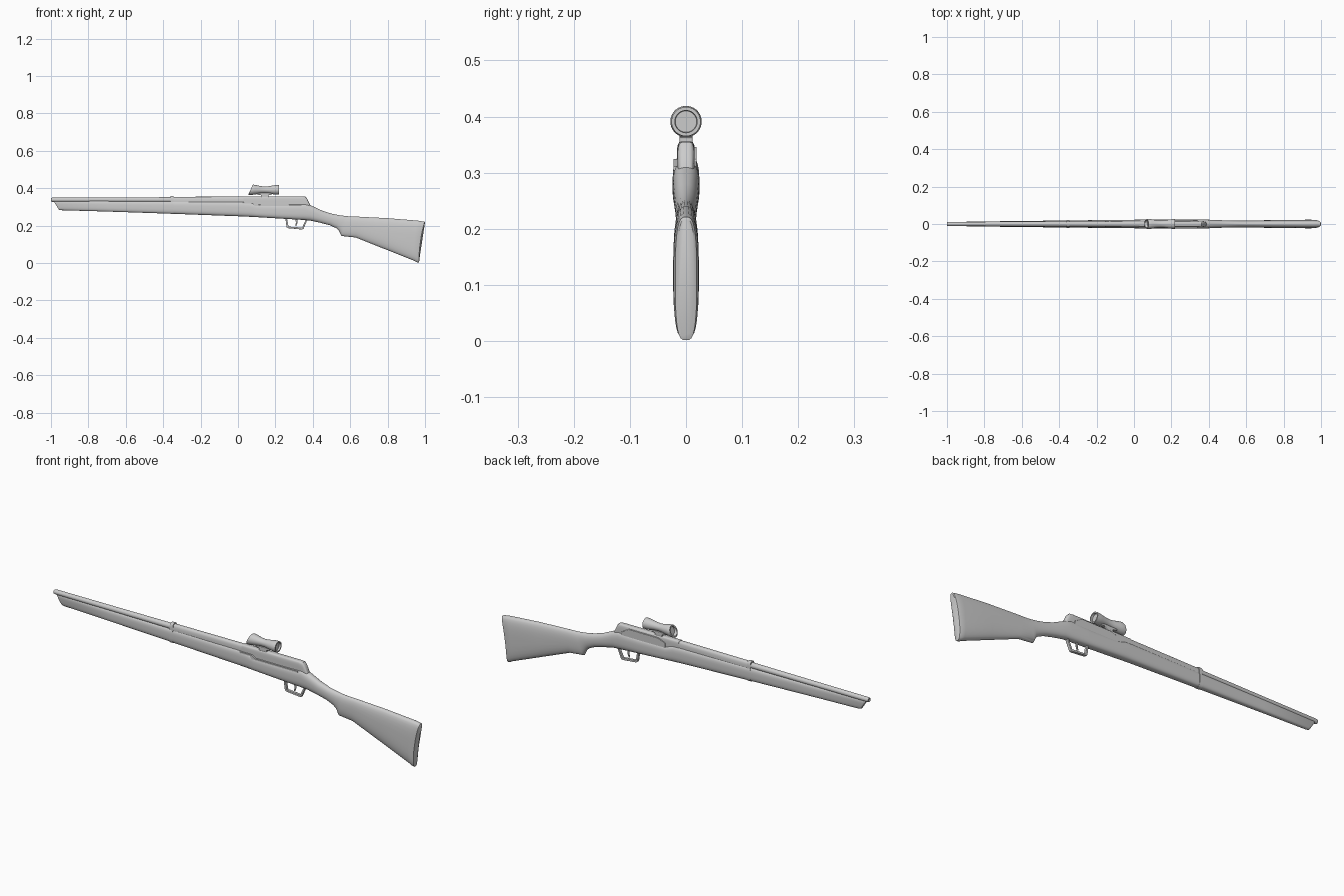
import bpy, bmesh, math


def finish(bm, name, angle=35):
    bmesh.ops.recalc_face_normals(bm, faces=bm.faces)
    me = bpy.data.meshes.new(name)
    bm.to_mesh(me)
    bm.free()
    ob = bpy.data.objects.new(name, me)
    bpy.context.collection.objects.link(ob)
    bpy.ops.object.select_all(action='DESELECT')
    ob.select_set(True)
    bpy.context.view_layer.objects.active = ob
    bpy.ops.object.shade_smooth_by_angle(angle=math.radians(angle))
    return ob


def loft(name, sections, n=28, bend=0.0):
    """Sections (x_top, z_top, x_bottom, z_bottom, half_width, exponent)."""
    bm = bmesh.new()
    rings = []
    for xt, zt, xb, zb, w, e in sections:
        ring = []
        for i in range(n):
            a = 2 * math.pi * (i + 0.5) / n
            c, s = math.cos(a), math.sin(a)
            y = w * math.copysign(abs(c) ** (2 / e), c)
            t = 0.5 + 0.5 * math.copysign(abs(s) ** (2 / e), s)
            dip = bend * 4 * t * (1 - t) if xt > 0.95 else 0
            ring.append(bm.verts.new((xb + (xt - xb) * t - dip, y, zb + (zt - zb) * t)))
        rings.append(ring)
    for r0, r1 in zip(rings, rings[1:]):
        for i in range(n):
            j = (i + 1) % n
            bm.faces.new((r0[i], r0[j], r1[j], r1[i]))
    bm.faces.new(rings[0])
    bm.faces.new(rings[-1])
    return finish(bm, name)


def prism(name, pts, y0, y1, bevel=0.0):
    """Extrude an (x, z) outline from y0 to y1."""
    bm = bmesh.new()
    f = bm.faces.new([bm.verts.new((x, y0, z)) for x, z in pts])
    ext = bmesh.ops.extrude_face_region(bm, geom=[f])
    for v in ext['geom']:
        if isinstance(v, bmesh.types.BMVert):
            v.co.y = y1
    ob = finish(bm, name)
    if bevel:
        m = ob.modifiers.new('bevel', 'BEVEL')
        m.width, m.segments = bevel, 2
    return ob


# Wooden stock: fore-end, wrist, grip and butt in one loft
loft('stock', [
    (-0.988, 0.334, -0.957, 0.284, 0.007, 3),
    (-0.98, 0.334, -0.945, 0.282, 0.011, 3),
    (-0.70, 0.333, -0.70, 0.275, 0.015, 3),
    (-0.35, 0.331, -0.35, 0.263, 0.019, 3),
    (0.02, 0.330, 0.02, 0.249, 0.023, 3),
    (0.06, 0.328, 0.06, 0.247, 0.0235, 3),
    (0.10, 0.315, 0.10, 0.245, 0.024, 3),
    (0.25, 0.315, 0.25, 0.236, 0.024, 3),
    (0.36, 0.318, 0.35, 0.230, 0.024, 2.8),
    (0.39, 0.308, 0.385, 0.227, 0.0235, 2.5),
    (0.45, 0.280, 0.44, 0.215, 0.021, 2.3),
    (0.50, 0.264, 0.49, 0.202, 0.019, 2.2),
    (0.54, 0.256, 0.525, 0.186, 0.018, 2.2),
    (0.57, 0.252, 0.54, 0.172, 0.018, 2.2),
    (0.59, 0.250, 0.553, 0.144, 0.0185, 2.3),
    (0.64, 0.248, 0.63, 0.136, 0.019, 2.4),
    (0.80, 0.240, 0.79, 0.072, 0.022, 2.6),
    (0.96, 0.227, 0.94, 0.012, 0.023, 3),
    (0.985, 0.223, 0.955, 0.004, 0.022, 3.2),
    (0.998, 0.221, 0.967, 0.001, 0.019, 3.2),
    (1.00, 0.217, 0.969, 0.005, 0.015, 3.2)], bend=0.008)

# Barrel with hollow muzzle
loft('barrel', [(x, 0.338 + r, x, 0.338 - r, r, 2) for x, r in (
    (-0.95, 0.005), (-1.0, 0.005), (-1.0, 0.010), (-0.99, 0.0115),
    (-0.70, 0.0125), (-0.35, 0.014))], n=20)

# Upper handguard
loft('handguard', [
    (-0.36, 0.354, -0.36, 0.29, 0.014, 3),
    (0.05, 0.355, 0.05, 0.29, 0.0155, 3.5)])

# Receiver with sloped tail
loft('receiver', [
    (0.03, 0.356, 0.03, 0.28, 0.0155, 5),
    (0.34, 0.356, 0.34, 0.27, 0.0155, 5),
    (0.36, 0.355, 0.36, 0.265, 0.0155, 4),
    (0.368, 0.346, 0.37, 0.262, 0.015, 3.5),
    (0.388, 0.306, 0.388, 0.26, 0.013, 3)])

# Band around the fore-end and handguard
loft('lower_band', [(x, 0.3335, x, 0.261, 0.0205, 3) for x in (-0.362, -0.344)])
loft('upper_band', [(x, 0.359, x, 0.30, 0.0165, 3) for x in (-0.362, -0.344)])

# Bolt rail on the far side and shallow side strip on the near side
prism('bolt_rail', [(0.10, 0.303), (0.34, 0.303), (0.34, 0.322), (0.30, 0.346),
                    (0.14, 0.346), (0.10, 0.33)], 0.012, 0.019, 0.0015)
prism('side_strip', [(0.09, 0.304), (0.34, 0.304), (0.34, 0.311), (0.11, 0.311),
                     (0.09, 0.324), (0.025, 0.324), (0.025, 0.317), (0.08, 0.317)],
      -0.0225, -0.012)

# Trigger guard as an open strap
prism('trigger_guard', [
    (0.253, 0.240), (0.260, 0.191), (0.268, 0.186), (0.342, 0.179), (0.350, 0.182),
    (0.371, 0.232), (0.363, 0.234), (0.343, 0.189), (0.270, 0.195), (0.262, 0.240)],
    -0.007, 0.007, 0.0015)
prism('trigger', [
    (0.306, 0.240), (0.310, 0.215), (0.306, 0.199), (0.311, 0.198),
    (0.318, 0.215), (0.318, 0.240)], -0.003, 0.003, 0.001)

# Scope body: waisted tube with slanted front and recessed lenses
SCOPE = [(0.078, 0.019, 0.014), (0.067, 0.020, 0.020), (0.067, 0.027, 0.022),
         (0.073, 0.028, 0.020), (0.090, 0.026, 0.012), (0.120, 0.020, 0.004),
         (0.140, 0.018, 0), (0.160, 0.019, 0), (0.190, 0.024, 0),
         (0.205, 0.026, 0), (0.220, 0.026, 0), (0.220, 0.020, 0), (0.211, 0.019, 0)]
loft('scope', [(x + k / 2, 0.391 + r, x - k / 2, 0.391 - r, r, 2) for x, r, k in SCOPE], n=32)

# Scope mount
prism('scope_mount', [
    (0.123, 0.350), (0.163, 0.350), (0.163, 0.363), (0.182, 0.366), (0.182, 0.374),
    (0.102, 0.374), (0.102, 0.366), (0.123, 0.363)], -0.012, 0.012, 0.002)
